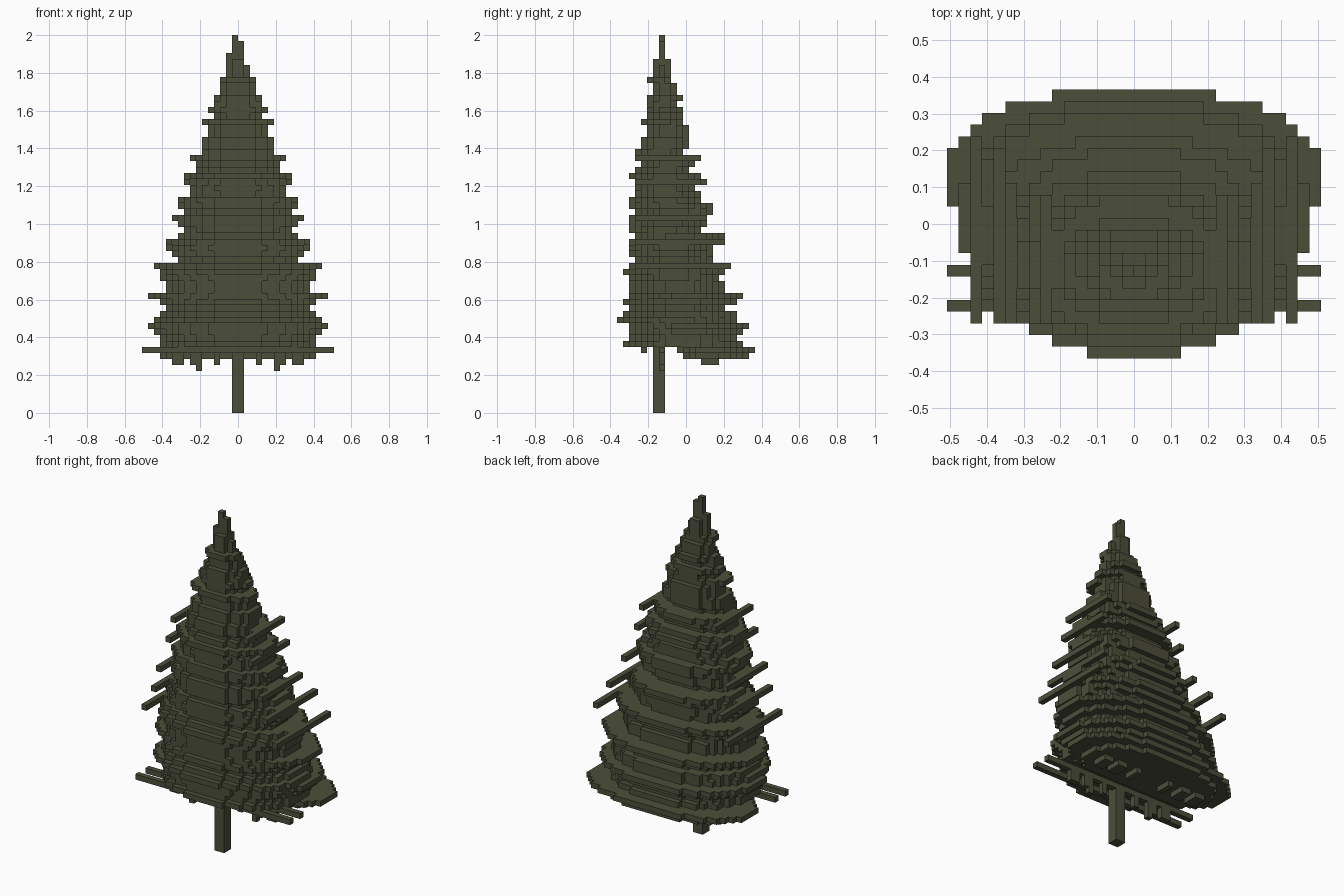
import bpy, bmesh
from mathutils import Vector

cube = bpy.data.objects.get("Cube")
if cube:
    bpy.data.objects.remove(cube, do_unlink=True)

V = 2 / 63          # block size
ROWS = 23           # depth of the grid in blocks

# One dark olive colour
olive = bpy.data.materials.new("dark_olive")
olive.use_nodes = True
colour = (0.0723, 0.0762, 0.0423, 1)
olive.diffuse_color = colour
bsdf = olive.node_tree.nodes["Principled BSDF"]
bsdf.inputs["Base Color"].default_value = colour
bsdf.inputs["Roughness"].default_value = 0.9


def box(x0, x1, y0, y1, z0, z1):
    """Grid cells of a block; upper limits are exclusive."""
    return {(x, y, z) for x in range(x0, x1) for y in range(y0, y1) for z in range(z0, z1)}


def blocks(name, cells):
    """Turn grid cells into one shell with only the outer faces."""
    bm = bmesh.new()
    for cell in cells:
        for axis in range(3):
            for side in (0, 1):
                near = list(cell)
                near[axis] += 2 * side - 1
                if tuple(near) in cells:
                    continue
                u, w = (axis + 1) % 3, (axis + 2) % 3
                corners = []
                for a, b in ((0, 0), (1, 0), (1, 1), (0, 1)):
                    p = list(cell)
                    p[axis] += side
                    p[u] += a
                    p[w] += b
                    corners.append(bm.verts.new(Vector((p[0], p[1] - ROWS / 2, p[2])) * V))
                bm.faces.new(corners if side else corners[::-1])
    bmesh.ops.remove_doubles(bm, verts=bm.verts, dist=V * 0.01)
    mesh = bpy.data.meshes.new(name)
    bm.to_mesh(mesh)
    bm.free()
    mesh.materials.append(olive)
    obj = bpy.data.objects.new(name, mesh)
    bpy.context.collection.objects.link(obj)
    return obj


# Foliage profile per layer, from the lowest tier upward:
# half width, front row and back row
FIRST = 9
half = [13, 16, 13, 13, 14, 15, 14, 13, 12, 13, 15, 12, 12, 13, 13, 13, 10,
        11, 12, 11, 10, 9, 10, 10, 9, 10, 10, 8, 8, 8, 9, 7, 7, 7, 6, 6, 6,
        5, 5, 6, 4, 5, 4, 4, 3, 3, 3, 1, 1, 1]
front = [8, 8, 1, 2, 2, 2, 0, 1, 2, 1, 2, 2, 2, 2, 1, 2, 3,
         2, 2, 2, 3, 2, 2, 2, 3, 2, 2, 3, 3, 3, 2, 3, 4, 3, 3, 4, 4,
         5, 5, 4, 5, 5, 5, 5, 6, 6, 5, 6, 6, 6]
back = [22, 23, 21, 20, 21, 22, 20, 20, 18, 20, 21, 18, 18, 17, 18, 19, 16,
        16, 16, 17, 18, 14, 15, 15, 16, 16, 14, 14, 13, 15, 14, 12, 13, 14, 11, 12, 12,
        12, 12, 11, 11, 11, 10, 11, 10, 10, 9, 9, 9, 9]

# Rounded layers, fuller behind than in front; the lowest two only fill the back
foliage = set()
for n, (w, f, b) in enumerate(zip(half, front, back)):
    k = FIRST + n
    centre, radius = (f + b) / 2, (b - f) / 2
    start = {9: 11, 10: 10}.get(k, f)
    for row in range(start, b):
        offset = row + 0.5 - centre
        power = 1.9 if k > 42 else 2.2 if offset > 0 else 2.0
        d = abs(offset) / radius
        reach = max(1, round(w * (1 - d ** power) ** (1 / power) + 0.1))
        foliage |= box(-reach, reach, row, row + 1, k, k + 1)
blocks("foliage", foliage)

# Long thin side branches: layer, outer column, first row, last row
for n, (k, x, y0, y1) in enumerate([(24, 14, 3, 19), (28, 12, 3, 18), (32, 11, 3, 15),
                                    (38, 9, 3, 14), (42, 8, 3, 14)]):
    blocks(f"side_branch_left_{n + 1}", box(x - 1, x, y0, y1, k, k + 1) - foliage)
    blocks(f"side_branch_right_{n + 1}", box(-x, 1 - x, y0, y1, k, k + 1) - foliage)

# Cross branches under the front
for n, row in enumerate((4, 7)):
    blocks(f"cross_branch_{n + 1}", box(-16, 16, row, row + 1, 10, 11))

# Twigs hanging below the lowest tier and below the rear cross branch
back_twigs, front_twigs = set(), set()
for x0, x1, low in ((9, 11, 8), (7, 8, 8), (6, 7, 7), (3, 4, 8)):
    for a, b in ((x0, x1), (-x1, -x0)):
        back_twigs |= box(a, b, 14, 17, 8, 9)
        front_twigs |= box(a, b, 7, 8, low, 10)
blocks("back_twigs", back_twigs)
blocks("front_twigs", front_twigs)

# Trunk and pointed top with short arms
blocks("trunk", box(-1, 1, 6, 8, 0, 11))
blocks("tree_tip", box(-1, 1, 7, 8, 59, 62) | box(-1, 0, 7, 8, 62, 63))
blocks("tip_arms", box(-2, -1, 7, 8, 56, 60) | box(1, 2, 7, 8, 56, 58))
